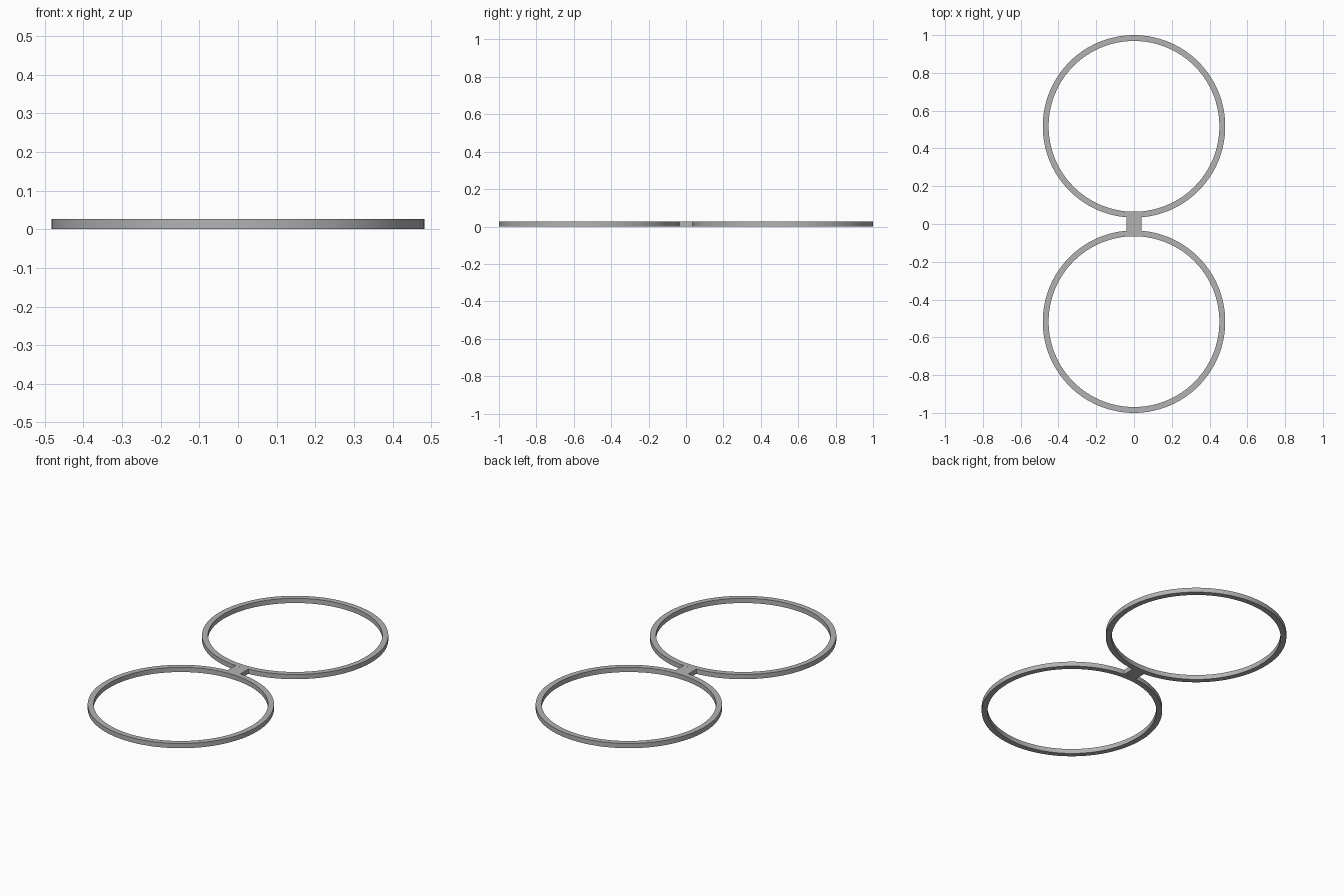
import bpy, bmesh, math

HEIGHT = 0.027
OUTER, INNER = 0.483, 0.452
CENTRE = 1 - OUTER
BRIDGE_HALF = 0.04
SIDES = 128

cube = bpy.data.objects.get("Cube")
if cube:
    bpy.data.objects.remove(cube)

grey = bpy.data.materials.new("plain_grey")
grey.use_nodes = True
colour = (0.45, 0.45, 0.45, 1)
grey.diffuse_color = colour
grey.node_tree.nodes["Principled BSDF"].inputs["Base Color"].default_value = colour


def finish(name, bm, smooth):
    bmesh.ops.recalc_face_normals(bm, faces=bm.faces)
    mesh = bpy.data.meshes.new(name)
    bm.to_mesh(mesh)
    bm.free()
    mesh.materials.append(grey)
    obj = bpy.data.objects.new(name, mesh)
    bpy.context.collection.objects.link(obj)
    if smooth:
        bpy.ops.object.select_all(action="DESELECT")
        obj.select_set(True)
        bpy.context.view_layer.objects.active = obj
        bpy.ops.object.shade_smooth_by_angle(angle=math.radians(30))


def ring(name, y):
    # Sweep a rectangular section around the ring's axis
    bm = bmesh.new()
    section = [(INNER, 0), (OUTER, 0), (OUTER, HEIGHT), (INNER, HEIGHT)]
    loops = []
    for i in range(SIDES):
        a = math.tau * i / SIDES
        loops.append([bm.verts.new((r * math.cos(a), y + r * math.sin(a), z))
                      for r, z in section])
    for i, here in enumerate(loops):
        there = loops[(i + 1) % SIDES]
        for j in range(4):
            k = (j + 1) % 4
            bm.faces.new((here[j], there[j], there[k], here[k]))
    finish(name, bm, True)


def bridge(name):
    # Flat link whose ends follow the curve of both rings
    steps = 8
    xs = [BRIDGE_HALF * (2 * i / steps - 1) for i in range(steps + 1)]
    edge = [(x, CENTRE - math.sqrt(OUTER ** 2 - x ** 2)) for x in xs]
    outline = edge + [(x, -y) for x, y in reversed(edge)]
    bm = bmesh.new()
    base = bm.faces.new([bm.verts.new((x, y, 0)) for x, y in outline])
    top = bmesh.ops.extrude_face_region(bm, geom=[base])["geom"]
    bmesh.ops.translate(bm, vec=(0, 0, HEIGHT),
                        verts=[v for v in top if isinstance(v, bmesh.types.BMVert)])
    finish(name, bm, False)


ring("front_ring", -CENTRE)
ring("back_ring", CENTRE)
bridge("bridge")
